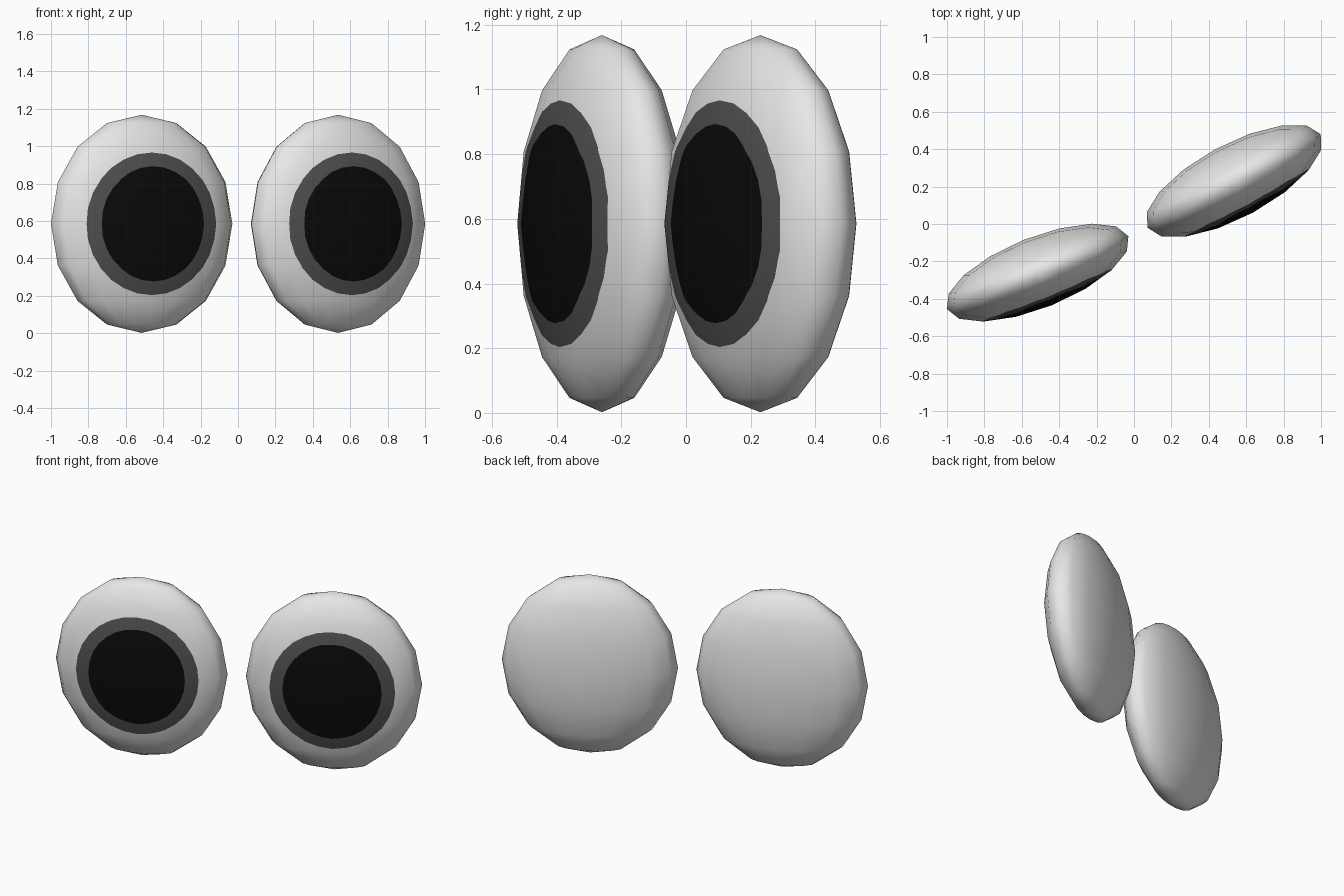
import bpy, bmesh, math
from mathutils import Matrix, Vector

cube = bpy.data.objects.get("Cube")
if cube:
    bpy.data.objects.remove(cube, do_unlink=True)


def material(name, value):
    mat = bpy.data.materials.new(name)
    mat.use_nodes = True
    colour = (value, value, value, 1)
    mat.diffuse_color = colour
    bsdf = mat.node_tree.nodes["Principled BSDF"]
    bsdf.inputs["Base Color"].default_value = colour
    bsdf.inputs["Roughness"].default_value = 0.7
    return mat


MATERIALS = [material("eye_white", 0.8),
             material("iris_grey", 0.08),
             material("pupil_black", 0.003)]


def cut_oval(bm, faces, rx, rz, index, sides=28):
    """Cut an oval out of the given faces with tangent planes and colour it."""
    for i in range(sides):
        t = math.tau * (i + 0.5) / sides
        point = Vector((rx * math.cos(t), 0, rz * math.sin(t)))
        normal = Vector((math.cos(t) / rx, 0, math.sin(t) / rz)).normalized()
        geom = set(faces)
        for f in faces:
            geom.update(f.edges)
            geom.update(f.verts)
        cut = bmesh.ops.bisect_plane(bm, geom=list(geom), dist=1e-5,
                                     plane_co=point, plane_no=normal)
        faces = [f for f in cut["geom"] if isinstance(f, bmesh.types.BMFace)
                 and (f.calc_center_median() - point).dot(normal) < 0]
    for f in faces:
        f.material_index = index
    return faces


def eye(name, centre, long_axis, thin_axis, height=0.583):
    # Low-poly ball with the iris and pupil cut into its front
    bm = bmesh.new()
    bmesh.ops.create_uvsphere(bm, u_segments=16, v_segments=8, radius=1)
    front = [f for f in bm.faces if f.calc_center_median().y < 0]
    iris = cut_oval(bm, front, 0.71, 0.65, 1)
    cut_oval(bm, iris, 0.56, 0.525, 2)
    for f in bm.faces:
        f.smooth = True

    # Flatten and turn the ball into a disc-like eye
    shape = Matrix(((long_axis[0], thin_axis[0], 0),
                    (long_axis[1], thin_axis[1], 0),
                    (0, 0, height)))
    to_normal = shape.inverted().transposed()
    normals = [(to_normal @ v.co).normalized() for v in bm.verts]
    for v in bm.verts:
        v.co = shape @ v.co
    mesh = bpy.data.meshes.new(name)
    bm.to_mesh(mesh)
    bm.free()
    for mat in MATERIALS:
        mesh.materials.append(mat)
    mesh.normals_split_custom_set_from_vertices(normals)
    obj = bpy.data.objects.new(name, mesh)
    obj.location = centre
    bpy.context.collection.objects.link(obj)


eye("right_eye", (-0.515, -0.26, 0.585), (0.485, 0.195), (-0.075, 0.175))
eye("left_eye", (0.535, 0.23, 0.585), (0.463, 0.25), (-0.1, 0.17))
